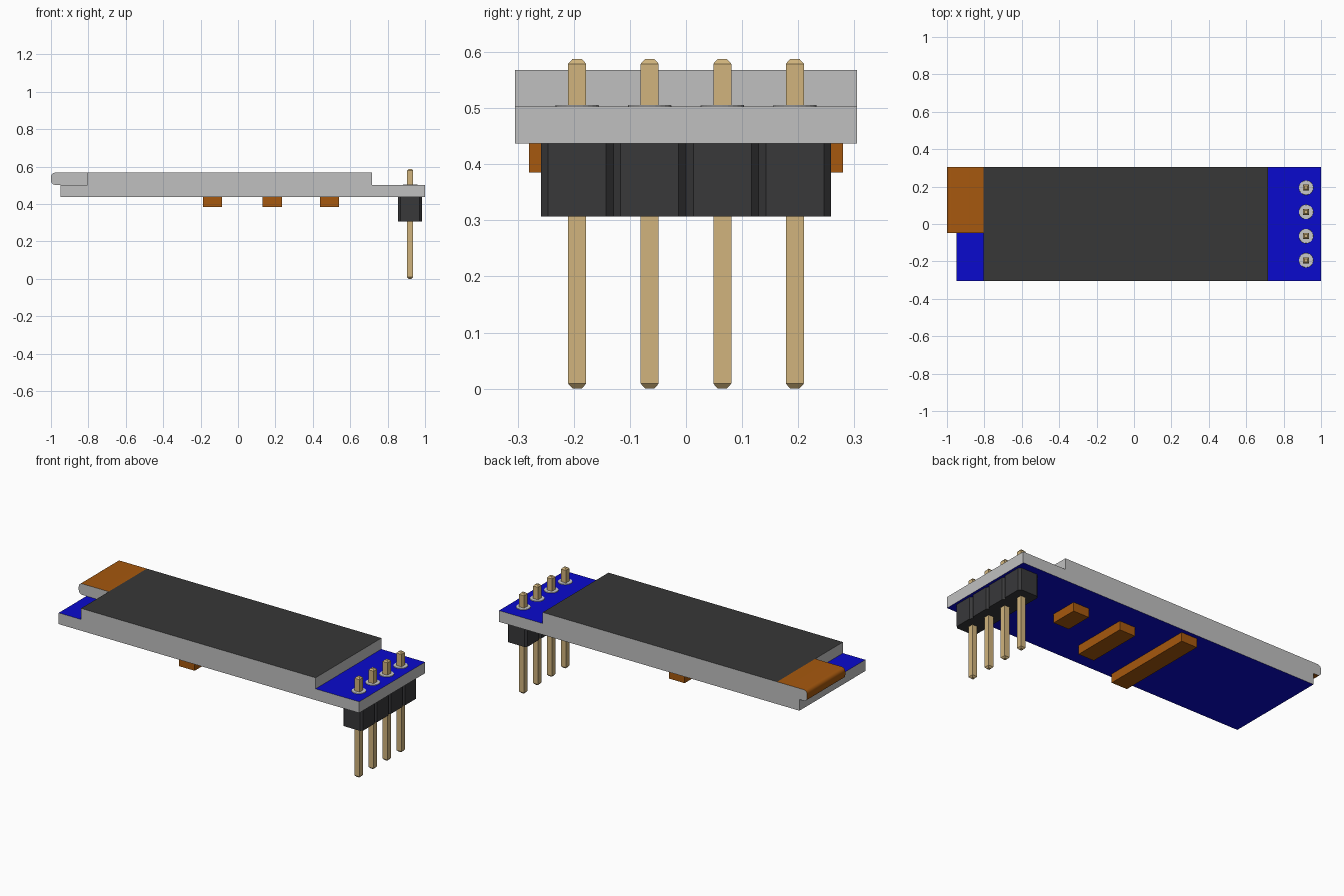
import bpy, bmesh, math
from mathutils import Matrix

cube = bpy.data.objects.get("Cube")
if cube:
    bpy.data.objects.remove(cube, do_unlink=True)


def lin(c):
    c /= 255
    return c / 12.92 if c <= 0.04045 else ((c + 0.055) / 1.055) ** 2.4


def material(name, r, g, b):
    m = bpy.data.materials.new(name)
    col = (lin(r), lin(g), lin(b), 1)
    m.diffuse_color = col
    m.use_nodes = True
    node = next(n for n in m.node_tree.nodes if n.type == 'BSDF_PRINCIPLED')
    node.inputs["Base Color"].default_value = col
    return m


GREY = material("edge grey", 192, 192, 192)
BLUE = material("board blue", 10, 10, 205)
BLACK = material("screen black", 55, 55, 55)
HOUSING = material("housing black", 56, 56, 58)
AMBER = material("amber", 166, 88, 14)
GOLD = material("pin gold", 209, 180, 125)
SILVER = material("solder silver", 200, 200, 200)


def finish(name, bm, mats, rule=None):
    """Turn a bmesh into an object; rule(normal) picks the material slot."""
    bmesh.ops.recalc_face_normals(bm, faces=bm.faces)
    bm.normal_update()
    for f in bm.faces:
        f.material_index = rule(f.normal) if rule else 0
    me = bpy.data.meshes.new(name)
    bm.to_mesh(me)
    bm.free()
    for m in mats:
        me.materials.append(m)
    ob = bpy.data.objects.new(name, me)
    bpy.context.collection.objects.link(ob)
    return ob


def box(name, x, y, z, mats, rule=None):
    bm = bmesh.new()
    bmesh.ops.create_cube(bm, size=1)
    for v in bm.verts:
        v.co = [(a + b) / 2 + c * (b - a) for c, (a, b) in zip(v.co, (x, y, z))]
    return finish(name, bm, mats, rule)


def prism(name, points, offset, mats, rule=None):
    """Extrude a closed outline along an offset vector."""
    bm = bmesh.new()
    face = bm.faces.new([bm.verts.new(p) for p in points])
    ext = bmesh.ops.extrude_face_region(bm, geom=[face], use_keep_orig=True)
    bmesh.ops.translate(bm, vec=offset,
                        verts=[v for v in ext["geom"] if isinstance(v, bmesh.types.BMVert)])
    return finish(name, bm, mats, rule)


# Main levels
HALF_W = 0.305
Z_BOARD, Z_TOP, Z_SCREEN = 0.437, 0.503, 0.568

# Circuit board: blue faces, grey edges
box("circuit_board", (-0.95, 1.0), (-HALF_W, HALF_W), (Z_BOARD, Z_TOP),
    [GREY, BLUE], lambda n: int(abs(n.z) > 0.5))

# Screen panel: black on top, grey sides
box("screen_panel", (-0.805, 0.717), (-HALF_W, HALF_W), (Z_TOP, Z_SCREEN),
    [GREY, BLACK], lambda n: int(n.z > 0.5))

# Ribbon cable folded over the board end, rounded on its outer edge
R = 0.022
outline = [(-0.805, Z_SCREEN)]
for cz, start in ((Z_SCREEN - R, 90), (Z_TOP + R, 180)):
    for i in range(7):
        a = math.radians(start + 15 * i)
        outline.append((-1 + R + R * math.cos(a), cz + R * math.sin(a)))
outline.append((-0.805, Z_TOP))
ribbon = prism("ribbon_cable", [(x, -0.048, z) for x, z in outline],
               (0, HALF_W + 0.048, 0), [AMBER, GREY], lambda n: int(abs(n.y) > 0.5))
bpy.ops.object.select_all(action='DESELECT')
ribbon.select_set(True)
bpy.context.view_layer.objects.active = ribbon
bpy.ops.object.shade_smooth_by_angle(angle=math.radians(30))

# Components on the underside
for name, x, y in (("long_chip", (-0.187, -0.085), (-0.28, 0.28)),
                   ("medium_chip", (0.132, 0.234), (-0.165, 0.165)),
                   ("small_chip", (0.438, 0.54), (0.0, 0.16))):
    box(name, x, y, (0.385, Z_BOARD), [AMBER])

# Pin header: chamfered housing blocks, square pins, solder pads
PX, PITCH = 0.92, 0.1293
H, C = PITCH / 2, 0.013
for i in range(4):
    py = (i - 1.5) * PITCH
    octagon = [(H, C - H), (H, H - C), (H - C, H), (C - H, H),
               (-H, H - C), (-H, C - H), (C - H, -H), (H - C, -H)]
    prism(f"header_block_{i + 1}", [(PX + x, py + y, 0.307) for x, y in octagon],
          (0, 0, Z_BOARD - 0.307), [HOUSING])

    # Pin with tapered tips: stacked square rings
    bm = bmesh.new()
    rings = []
    for z, r in ((0.0, 0.008), (0.009, 0.016), (0.579, 0.016), (0.588, 0.008)):
        rings.append([bm.verts.new((PX + sx * r, py + sy * r, z))
                      for sx, sy in ((1, 1), (-1, 1), (-1, -1), (1, -1))])
    for lo, hi in zip(rings, rings[1:]):
        for k in range(4):
            bm.faces.new((lo[k], lo[k - 1], hi[k - 1], hi[k]))
    bm.faces.new(rings[0])
    bm.faces.new(rings[-1])
    finish(f"pin_{i + 1}", bm, [GOLD])

    bm = bmesh.new()
    bmesh.ops.create_cone(bm, cap_ends=True, segments=24, radius1=0.04, radius2=0.038,
                          depth=0.006, matrix=Matrix.Translation((PX, py, Z_TOP)))
    finish(f"solder_pad_{i + 1}", bm, [SILVER])
